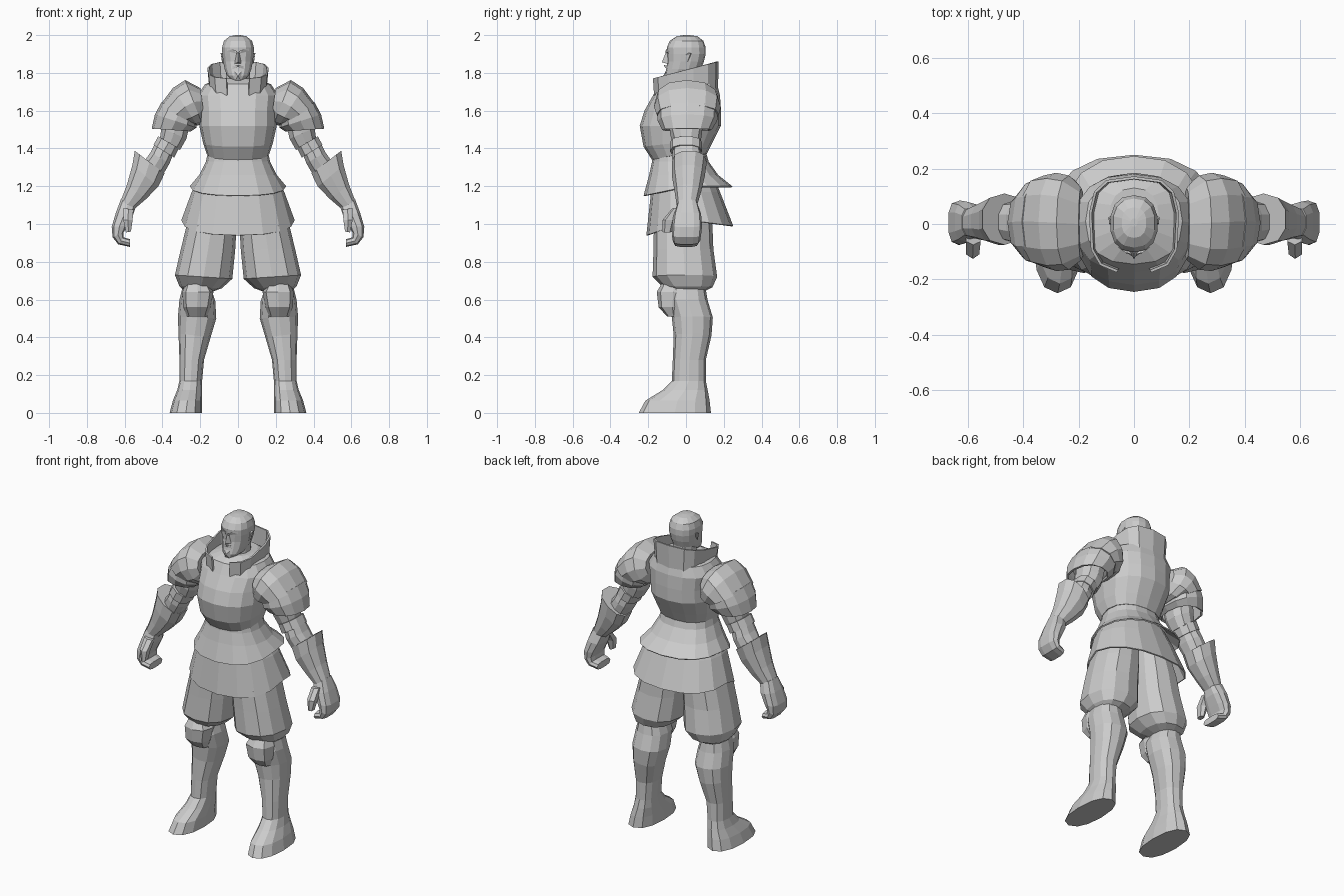
import bpy, bmesh, math
from mathutils import Vector

grey = bpy.data.materials.new("plain_grey")
grey.diffuse_color = (0.6, 0.6, 0.6, 1)


def finish(name, bm, mirror=False, thick=0):
    bmesh.ops.recalc_face_normals(bm, faces=bm.faces)
    me = bpy.data.meshes.new(name)
    bm.to_mesh(me)
    bm.free()
    me.materials.append(grey)
    ob = bpy.data.objects.new(name, me)
    bpy.context.collection.objects.link(ob)
    if thick:
        ob.modifiers.new("thickness", "SOLIDIFY").thickness = thick
    if mirror:
        ob.modifiers.new("both_sides", "MIRROR")
    return ob


def spow(v, p):
    return math.copysign(abs(v) ** p, v) if abs(v) > 1e-6 else 0


def loft(name, rings, n=12, p=0.85, caps=True, mirror=False, thick=0):
    """Skin rings given as (xa, za, xb, zb, y_front, y_back[, front_dz, back_dz])."""
    bm = bmesh.new()
    loops = []
    for r in rings:
        xa, za, xb, zb, y0, y1 = r[:6]
        fz, bz = r[6:] if len(r) > 6 else (0, 0)
        loop = []
        for i in range(n):
            a = 2 * math.pi * i / n - math.pi / 2
            c, s = spow(math.cos(a), p), spow(math.sin(a), p)
            t = (c + 1) / 2
            z = za + (zb - za) * t + fz * max(0, -s) + bz * max(0, s)
            loop.append(bm.verts.new((xa + (xb - xa) * t, (y0 + y1) / 2 + (y1 - y0) / 2 * s, z)))
        loops.append(loop)
    for A, B in zip(loops, loops[1:]):
        for i in range(n):
            j = (i + 1) % n
            bm.faces.new((A[i], A[j], B[j], B[i]))
    if caps:
        bm.faces.new(loops[0])
        bm.faces.new(loops[-1])
    return finish(name, bm, mirror, thick)


def sym(*rows):
    """Centred rings from (half_width, z, y_front, y_back[, dz...])."""
    return [(-w, z, w, z, *rest) for w, z, *rest in rows]


def wedge(name, pts, mirror=False):
    """Convex solid around a few points."""
    bm = bmesh.new()
    for q in pts:
        bm.verts.new(Vector(q))
    bmesh.ops.convex_hull(bm, input=bm.verts)
    return finish(name, bm, mirror)


# Torso and layered skirts
loft("breastplate", sym(
    (0.165, 1.37, -0.18, 0.11, -0.03, 0.0), (0.185, 1.43, -0.225, 0.14, -0.02, 0),
    (0.205, 1.52, -0.245, 0.185), (0.205, 1.60, -0.22, 0.185),
    (0.215, 1.68, -0.175, 0.18), (0.175, 1.74, -0.145, 0.165), (0.09, 1.77, -0.09, 0.13)), 16)
loft("upper_skirt", sym(
    (0.155, 1.40, -0.17, 0.10), (0.17, 1.33, -0.18, 0.12),
    (0.205, 1.26, -0.195, 0.17), (0.255, 1.20, -0.225, 0.245, -0.05, 0.0)),
    16, caps=False, thick=0.008)
loft("lower_skirt", sym(
    (0.19, 1.27, -0.17, 0.14), (0.245, 1.17, -0.185, 0.18),
    (0.30, 1.02, -0.21, 0.25, -0.08, -0.03)), 16, caps=False, thick=0.008)

# Tall collar, open at the front
bm = bmesh.new()
cols = []
for i in range(13):
    a = math.radians(-90 + 13 + (360 - 26) * i / 12)
    c, s = spow(math.cos(a), 0.65), spow(math.sin(a), 0.65)
    top = 1.815 + 0.045 * s
    low = 1.685 - 0.03 * max(0, -s) + 0.03 * max(0, s)
    cols.append((bm.verts.new((0.15 * c, 0.17 * s, low)),
                 bm.verts.new((0.163 * c, -0.003 + 0.175 * s, top))))
for A, B in zip(cols, cols[1:]):
    bm.faces.new((A[0], B[0], B[1], A[1]))
finish("collar", bm, thick=0.01)

# Head
loft("neck", sym((0.085, 1.68, -0.08, 0.1), (0.065, 1.76, -0.06, 0.08),
                 (0.065, 1.84, -0.05, 0.08)), 10)
loft("head", sym(
    (0.032, 1.762, -0.105, -0.03), (0.058, 1.785, -0.112, 0.03), (0.072, 1.82, -0.105, 0.08),
    (0.08, 1.86, -0.098, 0.095), (0.085, 1.90, -0.100, 0.104), (0.086, 1.935, -0.102, 0.104),
    (0.076, 1.97, -0.085, 0.092), (0.045, 1.994, -0.05, 0.06), (0.012, 2.0, -0.01, 0.02)), 14)
wedge("nose", [(-0.008, -0.095, 1.91), (0.008, -0.095, 1.91), (-0.018, -0.095, 1.848),
               (0.018, -0.095, 1.848), (0, -0.128, 1.856), (0, -0.108, 1.905)])
wedge("brow", [(0.006, -0.109, 1.902), (0.006, -0.109, 1.915), (0.058, -0.085, 1.915),
               (0.058, -0.085, 1.93), (0.03, -0.104, 1.925), (0.03, -0.08, 1.915)], True)
wedge("ear", [(0.078, -0.005, 1.85), (0.078, 0.005, 1.905), (0.078, 0.03, 1.90),
              (0.092, 0.025, 1.905), (0.09, 0.0, 1.895), (0.084, 0.005, 1.852)], True)
wedge("moustache", [(0, -0.116, 1.842), (0, -0.114, 1.832), (0.035, -0.095, 1.818),
                    (0.03, -0.095, 1.835), (0, -0.09, 1.835)], True)
wedge("chin_beard", [(-0.02, -0.108, 1.808), (0.02, -0.108, 1.808), (0, -0.12, 1.785),
                     (-0.016, -0.105, 1.757), (0.016, -0.105, 1.757), (0, -0.08, 1.77)])

# Shoulder armour
loft("shoulder_cap", [
    (0.18, 1.58, 0.20, 1.72, -0.13, 0.13), (0.19, 1.53, 0.28, 1.762, -0.165, 0.175),
    (0.215, 1.52, 0.345, 1.72, -0.17, 0.185), (0.24, 1.53, 0.412, 1.63, -0.155, 0.175)],
    12, mirror=True)
loft("shoulder_plate", [
    (0.215, 1.55, 0.405, 1.645, -0.15, 0.17), (0.22, 1.51, 0.44, 1.58, -0.15, 0.165),
    (0.25, 1.49, 0.457, 1.505, -0.125, 0.135)], 12, caps=False, mirror=True, thick=0.012)

# Arms
loft("upper_arm", [
    (0.25, 1.54, 0.40, 1.60, -0.09, 0.09), (0.27, 1.45, 0.408, 1.51, -0.085, 0.085),
    (0.305, 1.39, 0.415, 1.46, -0.07, 0.075)], 10, mirror=True)
loft("elbow_band", [
    (0.31, 1.40, 0.425, 1.465, -0.085, 0.085), (0.335, 1.35, 0.45, 1.42, -0.085, 0.085)],
    10, mirror=True)
loft("elbow", [
    (0.34, 1.37, 0.44, 1.43, -0.07, 0.075), (0.36, 1.32, 0.465, 1.38, -0.075, 0.085),
    (0.40, 1.25, 0.51, 1.32, -0.06, 0.08)], 10, mirror=True)
loft("gauntlet", [
    (0.385, 1.265, 0.55, 1.39, -0.075, 0.11), (0.42, 1.195, 0.562, 1.315, -0.075, 0.10),
    (0.485, 1.13, 0.59, 1.21, -0.06, 0.08), (0.545, 1.08, 0.622, 1.125, -0.05, 0.06)],
    10, mirror=True)
loft("hand", [
    (0.54, 1.09, 0.622, 1.13, -0.045, 0.06), (0.555, 1.045, 0.648, 1.06, -0.065, 0.08),
    (0.585, 0.99, 0.67, 0.985, -0.075, 0.085), (0.605, 0.955, 0.665, 0.93, -0.075, 0.08),
    (0.605, 0.93, 0.635, 0.892, -0.07, 0.075), (0.572, 0.92, 0.572, 0.878, -0.065, 0.065)],
    10, 0.65, mirror=True)
loft("thumb", [
    (0.55, 1.075, 0.61, 1.085, -0.075, -0.02), (0.555, 1.02, 0.61, 1.02, -0.125, -0.055),
    (0.565, 0.96, 0.595, 0.955, -0.125, -0.075)], 6, mirror=True)

# Legs
loft("trouser_leg", [
    (0.005, 1.14, 0.22, 1.14, -0.13, 0.12), (0.008, 0.98, 0.27, 1.0, -0.17, 0.14),
    (0.015, 0.86, 0.302, 0.87, -0.172, 0.145), (0.03, 0.71, 0.334, 0.73, -0.177, 0.165),
    (0.085, 0.66, 0.31, 0.67, -0.12, 0.14), (0.14, 0.64, 0.28, 0.64, -0.06, 0.09)],
    12, mirror=True)
loft("boot", [
    (0.15, 0.68, 0.29, 0.68, -0.09, 0.10), (0.12, 0.59, 0.31, 0.60, -0.10, 0.115),
    (0.115, 0.50, 0.318, 0.51, -0.075, 0.142), (0.145, 0.40, 0.315, 0.42, -0.065, 0.135),
    (0.18, 0.28, 0.31, 0.28, -0.07, 0.105), (0.19, 0.17, 0.31, 0.17, -0.075, 0.105),
    (0.19, 0.12, 0.322, 0.12, -0.125, 0.115), (0.19, 0.065, 0.345, 0.065, -0.215, 0.125),
    (0.19, 0.0, 0.362, 0.0, -0.25, 0.132)], 12, mirror=True)
loft("knee_guard", [
    (0.165, 0.70, 0.27, 0.70, -0.12, 0.0), (0.13, 0.64, 0.295, 0.64, -0.155, 0.02),
    (0.145, 0.56, 0.29, 0.56, -0.145, 0.0), (0.165, 0.51, 0.27, 0.51, -0.10, -0.03)],
    8, 0.75, mirror=True)
